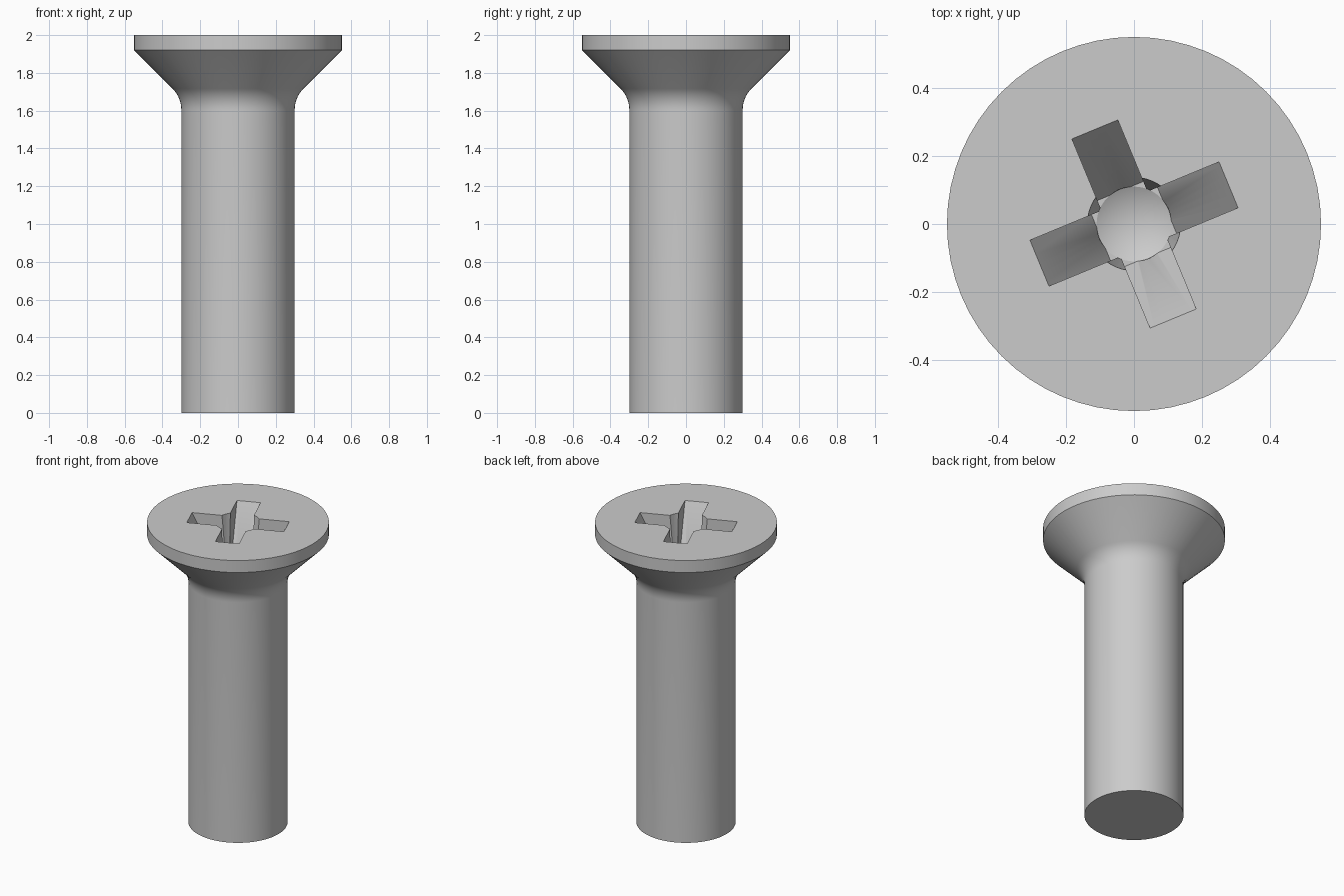
import bpy, bmesh, math
from mathutils import Matrix

cube = bpy.data.objects.get("Cube")
if cube:
    bpy.data.objects.remove(cube, do_unlink=True)

# Single plain metal colour
GREY = (0.6, 0.6, 0.6, 1)
metal = bpy.data.materials.new("plain_grey_metal")
metal.use_nodes = True
metal.diffuse_color = GREY
metal.node_tree.nodes["Principled BSDF"].inputs["Base Color"].default_value = GREY


def make_object(name, bm):
    bmesh.ops.recalc_face_normals(bm, faces=bm.faces[:])
    mesh = bpy.data.meshes.new(name)
    bm.to_mesh(mesh)
    bm.free()
    obj = bpy.data.objects.new(name, mesh)
    bpy.context.collection.objects.link(obj)
    mesh.materials.append(metal)
    return obj


def lathe(name, profile, segments=64):
    """Closed solid of revolution; the profile's ends lie on the axis."""
    bm = bmesh.new()
    rings = []
    for r, z in profile:
        if r == 0:
            rings.append([bm.verts.new((0, 0, z))] * segments)
        else:
            rings.append([bm.verts.new((r * math.cos(a), r * math.sin(a), z))
                          for a in (math.tau * i / segments for i in range(segments))])
    for low, high in zip(rings, rings[1:]):
        for i in range(segments):
            j = (i + 1) % segments
            bm.faces.new(dict.fromkeys((low[i], low[j], high[j], high[i])))
    return make_object(name, bm)


def wedge_arm(name, angle):
    """Recess arm: its floor slopes steeply from the rim to the core."""
    bm = bmesh.new()
    outline = [(0, 1.6), (0.105, 1.6), (0.301, 2.0), (0.326, 2.05), (0, 2.05)]
    side = bm.faces.new([bm.verts.new((x, -0.073, z)) for x, z in outline])
    grown = bmesh.ops.extrude_face_region(bm, geom=[side])["geom"]
    bmesh.ops.translate(bm, vec=(0, 0.146, 0),
                        verts=[v for v in grown if isinstance(v, bmesh.types.BMVert)])
    bmesh.ops.rotate(bm, verts=bm.verts[:], matrix=Matrix.Rotation(angle, 3, 'Z'))
    return make_object(name, bm)


# Screw body: shank, fillet, countersunk cone and rim
R, FILLET = 0.30, 0.16
fillet_z = 1.67 - FILLET * math.tan(math.pi / 8)
profile = [(0, 0), (R, 0)]
for i in range(9):
    a = math.pi / 4 * i / 8
    profile.append((R + FILLET * (1 - math.cos(a)), fillet_z + FILLET * math.sin(a)))
profile += [(0.55, 1.92), (0.55, 2.0), (0, 2.0)]
screw = lathe("countersunk_screw", profile)

# Cross recess: tapered core with a conical bottom, and four arms
cutters = [lathe("recess_core_cutter", [(0, 1.542), (0.11, 1.6), (0.137, 2.0), (0.14, 2.05), (0, 2.05)], 48)]
for k in range(4):
    cutters.append(wedge_arm(f"recess_arm_cutter_{k + 1}", math.radians(22.5 + 90 * k)))
for cutter in cutters:
    cut = screw.modifiers.new(cutter.name, 'BOOLEAN')
    cut.operation = 'DIFFERENCE'
    cut.solver = 'EXACT'
    cut.object = cutter

# Apply the cuts, drop the cutters, then shade smooth with sharp edges kept
bpy.ops.object.select_all(action='DESELECT')
screw.select_set(True)
bpy.context.view_layer.objects.active = screw
for cut in list(screw.modifiers):
    bpy.ops.object.modifier_apply(modifier=cut.name)
for cutter in cutters:
    bpy.data.objects.remove(cutter, do_unlink=True)
bpy.ops.object.shade_smooth_by_angle(angle=math.radians(25))
